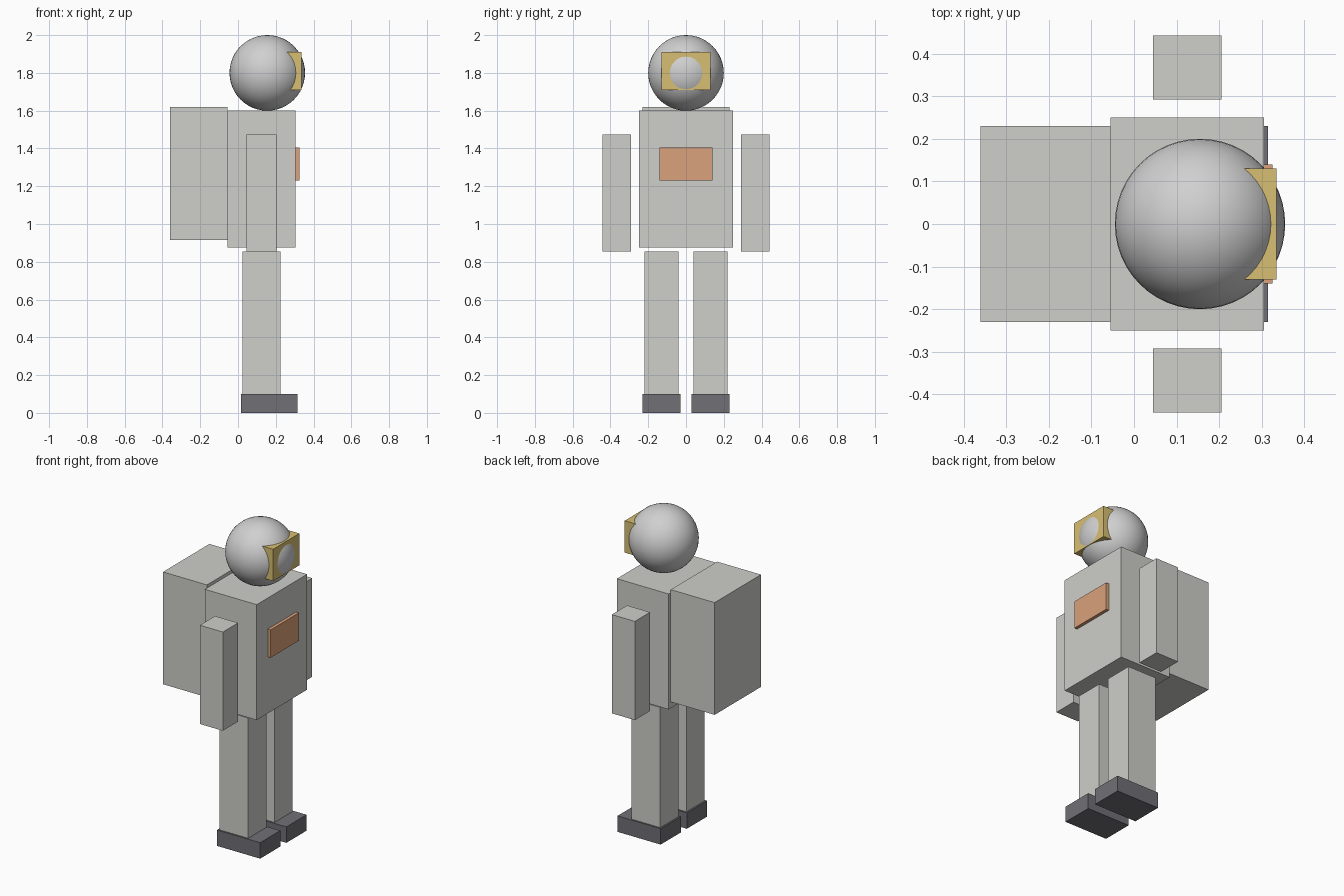
import bpy

cube = bpy.data.objects.get("Cube")
if cube:
    bpy.data.objects.remove(cube, do_unlink=True)


def material(name, r, g, b):
    m = bpy.data.materials.new(name)
    m.use_nodes = True
    m.diffuse_color = (r, g, b, 1)
    m.node_tree.nodes["Principled BSDF"].inputs["Base Color"].default_value = (r, g, b, 1)
    return m


suit = material("suit grey", 0.62, 0.62, 0.59)
shell = material("helmet grey", 0.63, 0.63, 0.63)
dark = material("boot charcoal", 0.16, 0.16, 0.18)
gold = material("visor gold", 0.68, 0.52, 0.17)
orange = material("panel orange", 0.70, 0.36, 0.20)


def box(name, x, y, z, mat):
    """Box spanning the given (low, high) ranges."""
    spans = (x, y, z)
    bpy.ops.mesh.primitive_cube_add(size=1, location=[(a + b) / 2 for a, b in spans])
    ob = bpy.context.object
    ob.name = name
    ob.scale = [b - a for a, b in spans]
    bpy.ops.object.transform_apply(location=False, rotation=False, scale=True)
    ob.data.materials.append(mat)
    return ob


def pair(name, x, y, z, mat):
    """The same box on both sides of the body, which looks along +x."""
    box("left_" + name, x, y, z, mat)
    box("right_" + name, x, (-y[1], -y[0]), z, mat)


# Body and backpack
box("torso", (-0.055, 0.305), (-0.25, 0.25), (0.875, 1.6), suit)
box("backpack", (-0.36, -0.055), (-0.23, 0.23), (0.915, 1.62), suit)
box("chest_panel", (0.295, 0.325), (-0.14, 0.14), (1.23, 1.405), orange)

# Limbs
pair("arm", (0.045, 0.205), (0.292, 0.443), (0.855, 1.475), suit)
pair("leg", (0.025, 0.225), (0.04, 0.22), (0.05, 0.855), suit)
pair("boot", (0.015, 0.315), (0.03, 0.23), (0, 0.1), dark)

# Helmet, bulging through the middle of its visor
bpy.ops.mesh.primitive_uv_sphere_add(segments=48, ring_count=24, radius=0.2,
                                     location=(0.155, 0, 1.8))
helmet = bpy.context.object
helmet.name = "helmet"
helmet.data.materials.append(shell)
bpy.ops.object.shade_smooth()
box("visor", (0.2, 0.335), (-0.13, 0.13), (1.71, 1.91), gold)
